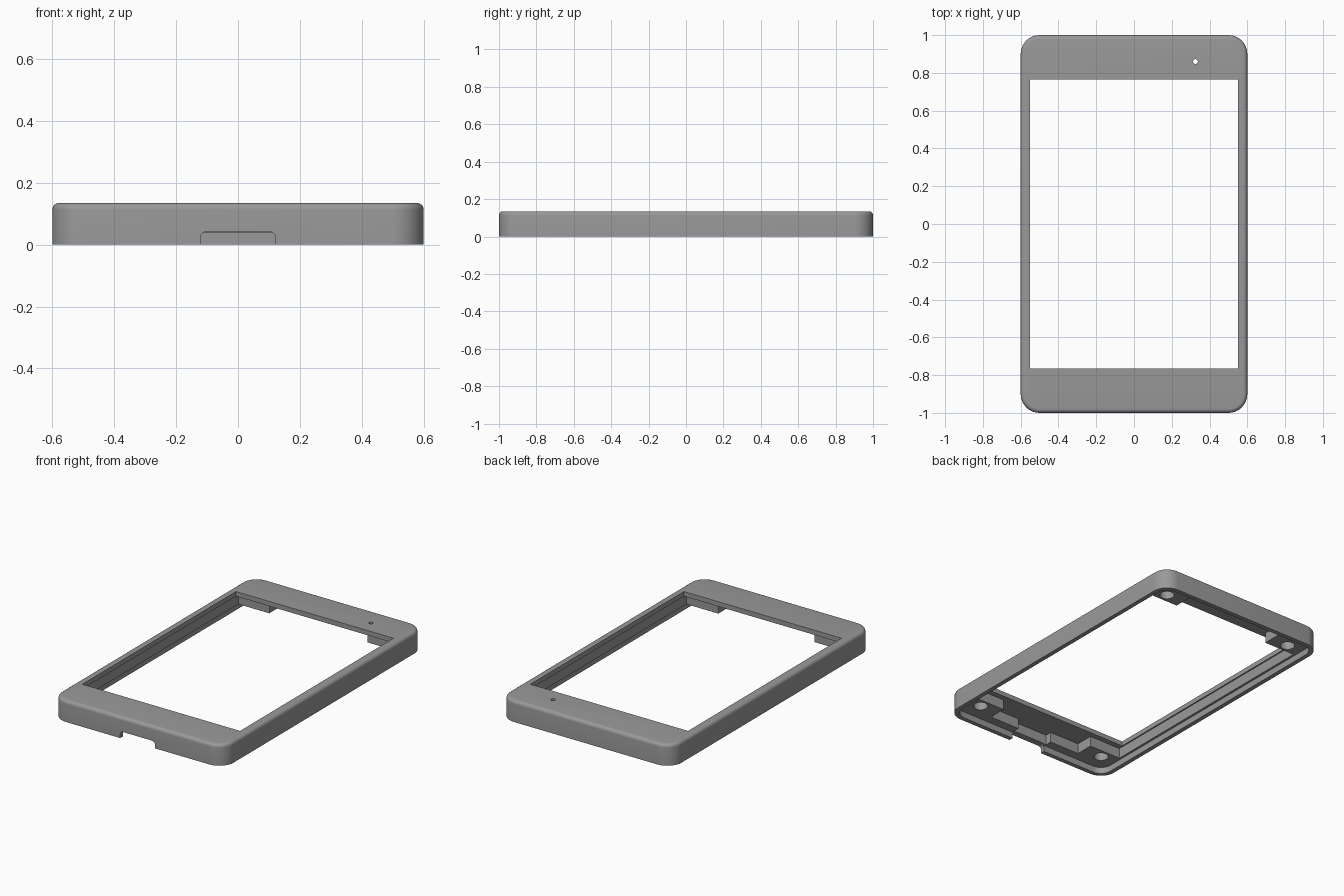
import bpy, bmesh, math

if "Cube" in bpy.data.objects:
    bpy.data.objects.remove(bpy.data.objects["Cube"])

grey = bpy.data.materials.new("mid_grey")
grey.diffuse_color = (0.32, 0.32, 0.32, 1)
grey.use_nodes = True
grey.node_tree.nodes["Principled BSDF"].inputs["Base Color"].default_value = grey.diffuse_color


def make_object(name, bm):
    bmesh.ops.recalc_face_normals(bm, faces=bm.faces)
    mesh = bpy.data.meshes.new(name)
    bm.to_mesh(mesh)
    bm.free()
    mesh.materials.append(grey)
    ob = bpy.data.objects.new(name, mesh)
    bpy.context.collection.objects.link(ob)
    return ob


def rounded_rect(hx, hy, r, n=10):
    """Outline with n+1 points per corner; r = 0 gives a sharp corner."""
    pts = []
    for k, (sx, sy) in enumerate([(1, 1), (-1, 1), (-1, -1), (1, -1)]):
        for i in range(n + 1):
            a = math.pi / 2 * (k + i / n)
            pts.append((sx * (hx - r) + r * math.cos(a), sy * (hy - r) + r * math.sin(a)))
    return pts


def prism(name, pts, z0, z1):
    bm = bmesh.new()
    face = bm.faces.new([bm.verts.new((x, y, z0)) for x, y in pts])
    top = bmesh.ops.extrude_face_region(bm, geom=[face])["geom"]
    bmesh.ops.translate(bm, vec=(0, 0, z1 - z0),
                        verts=[v for v in top if isinstance(v, bmesh.types.BMVert)])
    return make_object(name, bm)


def circle(x, y, r, n=32):
    return [(x + r * math.cos(2 * math.pi * i / n), y + r * math.sin(2 * math.pi * i / n))
            for i in range(n)]


def cut(ob, cutter):
    mod = ob.modifiers.new("cut", 'BOOLEAN')
    mod.operation, mod.solver, mod.object = 'DIFFERENCE', 'EXACT', cutter
    bpy.context.view_layer.objects.active = ob
    bpy.ops.object.modifier_apply(modifier=mod.name)
    bpy.data.objects.remove(cutter, do_unlink=True)


def smooth(ob):
    bpy.ops.object.select_all(action='DESELECT')
    ob.select_set(True)
    bpy.context.view_layer.objects.active = ob
    bpy.ops.object.shade_smooth_by_angle(angle=math.radians(30))


# Frame: a closed cross-section of loops from window, over the outside, to the cavity
H, LEDGE, PLATE, FILLET = 0.135, 0.04, 0.105, 0.022
sections = [(0.55, 0.765, 0, H)]
for i in range(7):
    a = math.pi / 2 * i / 6
    o = FILLET * (1 - math.sin(a))
    sections.append((0.6 - o, 1 - o, 0.1 - o, H - FILLET * (1 - math.cos(a))))
sections += [(0.6, 1, 0.1, 0), (0.572, 0.972, 0.072, 0), (0.572, 0.972, 0.072, LEDGE),
             (0.558, 0.958, 0.058, LEDGE), (0.558, 0.958, 0.058, PLATE),
             (0.55, 0.765, 0, PLATE)]
bm = bmesh.new()
loops = [[bm.verts.new((x, y, z)) for x, y in rounded_rect(hx, hy, r)]
         for hx, hy, r, z in sections]
for la, lb in zip(loops, loops[1:] + loops[:1]):
    for i in range(len(la)):
        j = (i + 1) % len(la)
        bm.faces.new((la[i], la[j], lb[j], lb[i]))
bmesh.ops.remove_doubles(bm, verts=bm.verts, dist=1e-5)
frame = make_object("frame", bm)

# Pinhole in the top bezel
cut(frame, prism("pinhole_cutter", circle(0.325, 0.86, 0.013, 20), 0.08, 0.2))

# Rounded notch in the front wall
notch = prism("notch_cutter", rounded_rect(0.122, 0.143, 0.022, 6), -0.06, 0.06)
for v in notch.data.vertices:
    x, y, z = v.co
    v.co = (x, -0.99 + z, y - 0.1)
bm = bmesh.new()
bm.from_mesh(notch.data)
bmesh.ops.recalc_face_normals(bm, faces=bm.faces)
bm.to_mesh(notch.data)
bm.free()
cut(frame, notch)
smooth(frame)

# Corner screw bosses; the front pair continue as ribs towards the notch
front = [(0.565, -0.965), (0.565, -0.80), (0.335, -0.80), (0.335, -0.915),
         (0.125, -0.915), (0.125, -0.965)]
back = [(0.565, 0.965), (0.565, 0.80), (0.342, 0.80), (0.342, 0.965)]
for side, s in (("right", 1), ("left", -1)):
    for end, outline, y in (("front", front, -0.857), ("back", back, 0.857)):
        boss = prism(f"{end}_{side}_boss", [(s * px, py) for px, py in outline],
                     LEDGE, PLATE + 0.005)
        cut(boss, prism("screw_cutter", circle(s * 0.465, y, 0.043), 0, 0.1))
        smooth(boss)
